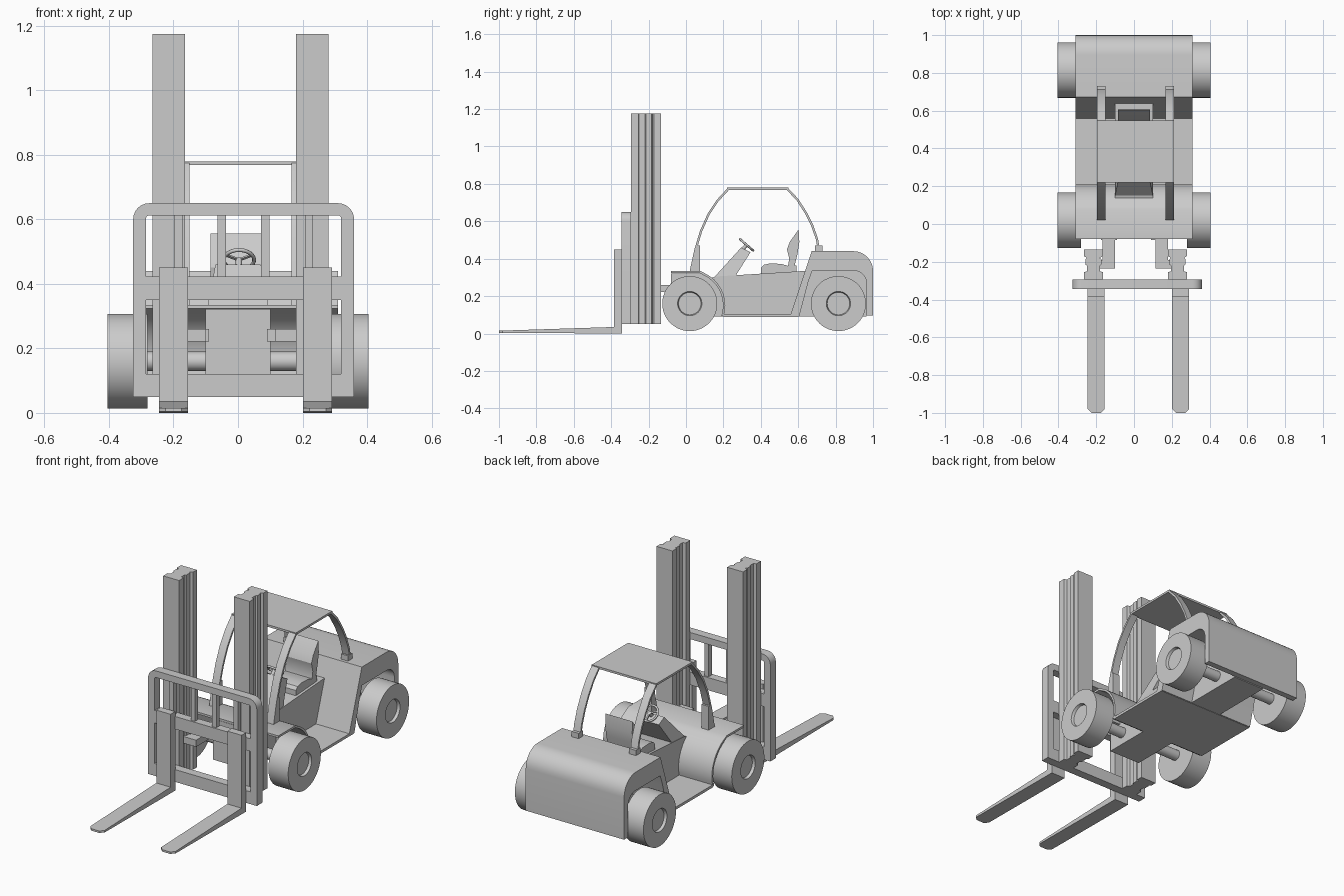
import bpy, bmesh, math
from mathutils import Matrix

if "Cube" in bpy.data.objects:
    bpy.data.objects.remove(bpy.data.objects["Cube"])

MX = 0.0075   # mast and roof centre line
CX = 0.0175   # carriage centre line


def finish(bm, name, smooth=True):
    bmesh.ops.recalc_face_normals(bm, faces=bm.faces)
    me = bpy.data.meshes.new(name)
    bm.to_mesh(me)
    bm.free()
    ob = bpy.data.objects.new(name, me)
    bpy.context.collection.objects.link(ob)
    if smooth:
        bpy.ops.object.select_all(action='DESELECT')
        ob.select_set(True)
        bpy.context.view_layer.objects.active = ob
        bpy.ops.object.shade_smooth_by_angle(angle=math.radians(28))
    return ob


def prism(name, pts, axis, a, b):
    """Extrude a 2D outline along an axis; outline uses the other two axes in order."""
    def place(p, t):
        v = list(p)
        v.insert(axis, t)
        return v
    bm = bmesh.new()
    lo = [bm.verts.new(place(p, a)) for p in pts]
    hi = [bm.verts.new(place(p, b)) for p in pts]
    bm.faces.new(lo)
    bm.faces.new(hi)
    n = len(pts)
    for i in range(n):
        j = (i + 1) % n
        bm.faces.new((lo[i], lo[j], hi[j], hi[i]))
    return finish(bm, name)


def box(name, x0, x1, y0, y1, z0, z1):
    return prism(name, [(x0, y0), (x1, y0), (x1, y1), (x0, y1)], 2, z0, z1)


def arc(cx, cy, r, a0, a1, n=6):
    return [(cx + r * math.cos(math.radians(a0 + (a1 - a0) * i / n)),
             cy + r * math.sin(math.radians(a0 + (a1 - a0) * i / n))) for i in range(n + 1)]


def strip(path, t):
    """Closed outline of a sheet with thickness t below a path."""
    inner = []
    for i, p in enumerate(path):
        a, b = path[max(i - 1, 0)], path[min(i + 1, len(path) - 1)]
        d = math.hypot(b[0] - a[0], b[1] - a[1])
        inner.append((p[0] + (b[1] - a[1]) / d * t, p[1] - (b[0] - a[0]) / d * t))
    return path + inner[::-1]


def lathe(name, prof, y, z, n=48):
    """Spin (x, radius) profile round an axle parallel to x."""
    bm = bmesh.new()
    vs = [bm.verts.new((x, y, z + r)) for x, r in prof]
    es = [bm.edges.new((vs[i], vs[i + 1])) for i in range(len(vs) - 1)]
    bmesh.ops.spin(bm, geom=vs + es, cent=(0, y, z), axis=(1, 0, 0),
                   angle=math.tau, steps=n, use_duplicate=False)
    bmesh.ops.remove_doubles(bm, verts=bm.verts, dist=1e-5)
    return finish(bm, name)


# Wheels and axles
for label, y in (("front", 0.02), ("rear", 0.815)):
    for side, s in (("left", -1), ("right", 1)):
        prof = [(0.28, 0), (0.28, 0.147), (0.405, 0.147), (0.405, 0.065),
                (0.39, 0.06), (0.39, 0)]
        lathe(f"{label}_{side}_wheel", [(s * x, r) for x, r in prof], y, 0.16)
    lathe(f"{label}_axle", [(-0.285, 0), (-0.285, 0.03), (0.285, 0.03), (0.285, 0)], y, 0.16, 24)

# Central body spine, floor and front fender
prism("central_body", [(-0.08, 0.09), (0.965, 0.09), (0.965, 0.335), (0.64, 0.335),
                       (0.16, 0.305), (0.13, 0.295), (0.075, 0.322), (-0.08, 0.322)],
      0, -0.1, 0.1)
box("floor", -0.31, 0.31, 0.2, 0.6, 0.088, 0.103)
fender = [(-0.08, 0.335), (0.075, 0.335)] + arc(0.02, 0.15, 0.19, 65, -18, 9)
prism("front_fender", strip(fender, 0.012), 0, -0.31, 0.31)

# Counterweight with wheel arch
cw = [(0.555, 0.09), (0.637, 0.335), (0.672, 0.44)]
cw += arc(0.895, 0.335, 0.105, 90, 0, 8)
cw += [(1.0, 0.095), (0.965, 0.095), (0.965, 0.24)]
cw += arc(0.9, 0.27, 0.065, 0, 90, 6)
cw += [(0.675, 0.335), (0.655, 0.28), (0.605, 0.09)]
prism("counterweight", cw, 0, -0.31, 0.31)

# Dashboard, steering column and wheel
dash = prism("dashboard", [(0.15, 0.3), (0.295, 0.46), (0.345, 0.435), (0.26, 0.3)], 0, -0.1, 0.1)
for v in dash.data.vertices:
    if v.co.z > 0.4:
        v.co.x *= 0.7
tilt = -0.715
bpy.ops.mesh.primitive_torus_add(major_radius=0.047, minor_radius=0.006, major_segments=32,
                                 minor_segments=8, location=(0.003, 0.324, 0.474),
                                 rotation=(tilt, 0, 0))
bpy.context.object.name = "steering_wheel"
bpy.ops.object.shade_smooth()
bm = bmesh.new()
for k in range(3):
    m = Matrix.Rotation(k * math.tau / 3, 4, 'Z') @ Matrix.Translation((0, 0.023, 0)) \
        @ Matrix.Diagonal((0.008, 0.046, 0.006, 1))
    bmesh.ops.create_cube(bm, size=1, matrix=m)
bmesh.ops.create_cone(bm, cap_ends=True, segments=16, radius1=0.01, radius2=0.01, depth=0.05,
                      matrix=Matrix.Translation((0, 0, -0.022)))
bmesh.ops.transform(bm, verts=bm.verts,
                    matrix=Matrix.Translation((0.003, 0.324, 0.474)) @ Matrix.Rotation(tilt, 4, 'X'))
finish(bm, "steering_spokes")

# Seat
prism("seat_cushion", [(0.4, 0.32), (0.4, 0.35), (0.415, 0.367), (0.45, 0.375), (0.51, 0.372),
                       (0.55, 0.36), (0.59, 0.365), (0.59, 0.33)], 0, -0.085, 0.085)
prism("seat_back", [(0.545, 0.36), (0.552, 0.4), (0.54, 0.45), (0.555, 0.49), (0.602, 0.556),
                    (0.606, 0.49), (0.597, 0.43), (0.58, 0.36)], 0, -0.085, 0.085)

# Overhead guard
box("roof", MX - 0.203, MX + 0.203, 0.22, 0.548, 0.768, 0.78)
front_post = [(0.02, 0.335), (0.045, 0.45), (0.075, 0.55), (0.115, 0.64), (0.165, 0.715), (0.225, 0.78)]
rear_post = [(0.543, 0.78), (0.6, 0.72), (0.645, 0.65), (0.68, 0.58), (0.705, 0.51), (0.718, 0.44)]
for side, s in (("left", -1), ("right", 1)):
    a, b = MX + s * 0.158, MX + s * 0.203
    prism(f"{side}_front_post", strip(front_post, 0.012), 0, a, b)
    prism(f"{side}_rear_post", strip(rear_post, 0.012), 0, a, b)
    prism(f"{side}_front_post_base", [(0.03, 0.33), (0.075, 0.33), (0.075, 0.47), (0.058, 0.47)], 0, a, b)
    box(f"{side}_rear_post_base", a, b, 0.69, 0.73, 0.435, 0.47)

# Mast rails with grooved section, and brackets back to the body
half = [(0.05, -0.295), (0.05, -0.255), (0.034, -0.25), (0.034, -0.22),
        (0.042, -0.215), (0.042, -0.185), (0.034, -0.18), (0.05, -0.17), (0.05, -0.135)]
for side, s in (("left", -1), ("right", 1)):
    cx = MX + s * 0.2225
    prism(f"{side}_mast", [(cx + x, y) for x, y in half] + [(cx - x, y) for x, y in half[::-1]],
          2, 0.05, 1.175)
    bx = MX + s * 0.14
    box(f"{side}_mast_bracket", bx - 0.033, bx + 0.033, -0.235, -0.06, 0.222, 0.26)
    ox = MX + s * 0.175
    box(f"{side}_bracket_foot", ox - 0.02, ox + 0.02, -0.235, -0.19, 0.222, 0.26)
    box(f"{side}_bracket_mount", s * 0.09, s * 0.175, -0.085, 0.0, 0.222, 0.26)

# Carriage frame with rounded top corners
outer = [(-0.3425, 0.05), (0.3425, 0.05)] + arc(0.2925, 0.6, 0.05, 0, 90) + arc(-0.2925, 0.6, 0.05, 90, 180)
inner = [(-0.3025, 0.12), (0.3025, 0.12)] + arc(0.2925, 0.602, 0.01, 0, 90) + arc(-0.2925, 0.602, 0.01, 90, 180)
bm = bmesh.new()
loops = [[bm.verts.new((CX + x, y, z)) for x, z in pts]
         for pts, y in ((outer, -0.345), (outer, -0.295), (inner, -0.295), (inner, -0.345))]
for k in range(4):
    p, q = loops[k], loops[(k + 1) % 4]
    for i in range(len(p)):
        j = (i + 1) % len(p)
        bm.faces.new((p[i], p[j], q[j], q[i]))
finish(bm, "carriage_frame")
box("carriage_crossbar", CX - 0.34, CX + 0.34, -0.344, -0.297, 0.35, 0.422)
for i in range(4):
    x = CX + (i - 1.5) * 0.135
    box(f"backrest_bar_{i + 1}", x - 0.013, x + 0.013, -0.335, -0.305, 0.41, 0.62)

# Forks: upright shank plus tapered tine with clipped tip
for side, cx in (("left", -0.2), ("right", 0.247)):
    box(f"{side}_fork_shank", cx - 0.045, cx + 0.045, -0.385, -0.343, 0.0, 0.45)
    tine = prism(f"{side}_fork_tine", [(cx - 0.045, -0.38), (cx - 0.045, -0.98), (cx - 0.025, -1.0),
                                       (cx + 0.025, -1.0), (cx + 0.045, -0.98), (cx + 0.045, -0.38)],
                 2, 0.0, 0.035)
    for v in tine.data.vertices:
        k = (-0.38 - v.co.y) / 0.62
        v.co.z += k * (-0.02 if v.co.z > 0.01 else 0.004)
